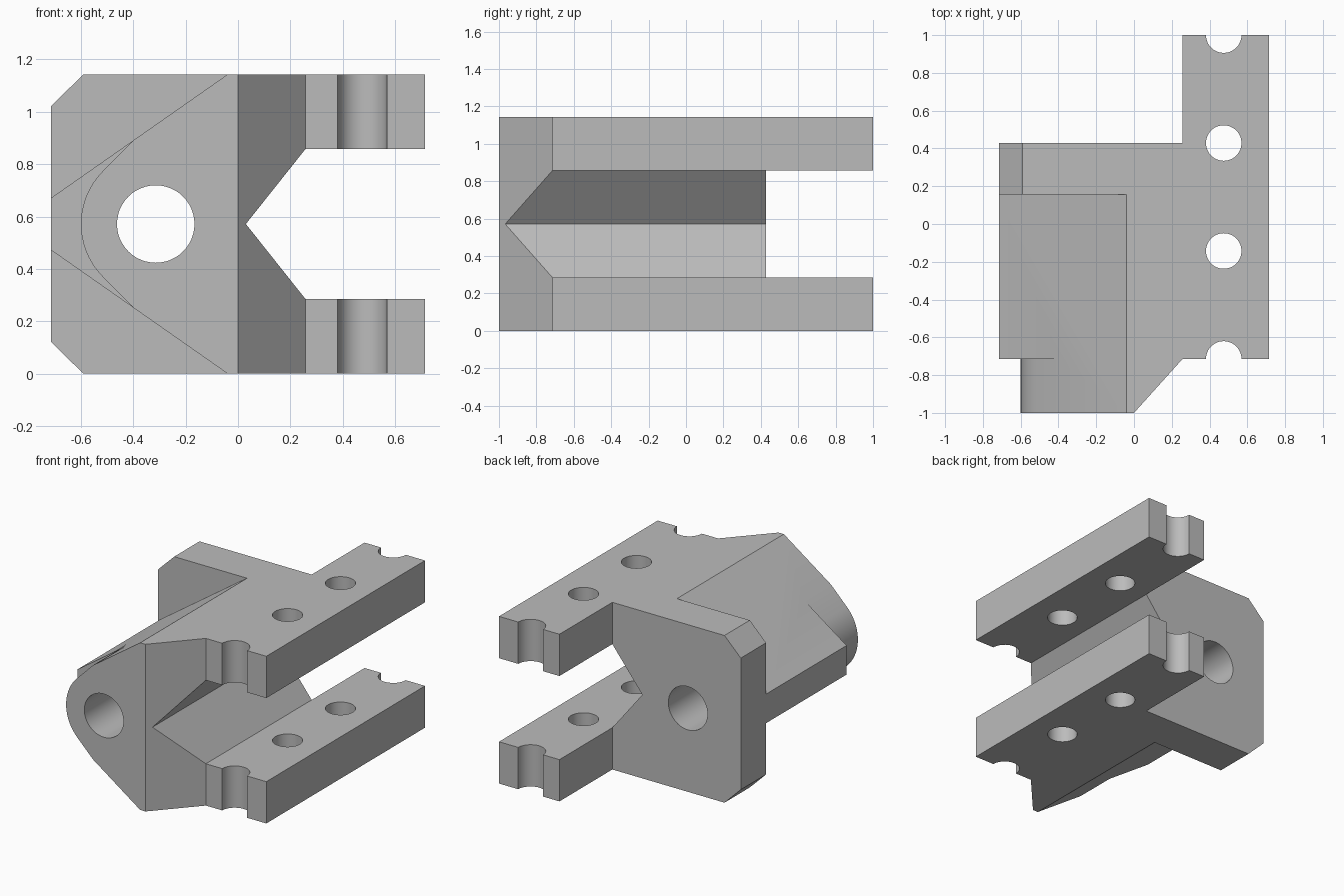
import bpy
import math

if "Cube" in bpy.data.objects:
    bpy.data.objects.remove(bpy.data.objects["Cube"], do_unlink=True)

U = 1 / 7                      # design module
W, TOP, MID = 5 * U, 8 * U, 4 * U
BORE_X, RAIL_X, NECK_X = -2.2 * U, 0.475, 1.8 * U

grey = bpy.data.materials.new("light_grey")
grey.use_nodes = True
colour = (0.5, 0.5, 0.5, 1)
grey.diffuse_color = colour
grey.node_tree.nodes["Principled BSDF"].inputs["Base Color"].default_value = colour


def prism(name, outline, axis, low, high):
    """Extrude a closed outline along y (x, z points) or z (x, y points)."""
    def place(p, d):
        return (p[0], d, p[1]) if axis == "y" else (p[0], p[1], d)
    n = len(outline)
    verts = [place(p, low) for p in outline] + [place(p, high) for p in outline]
    faces = [list(range(n)), list(range(n, 2 * n))]
    faces += [(i, (i + 1) % n, n + (i + 1) % n, n + i) for i in range(n)]
    mesh = bpy.data.meshes.new(name)
    mesh.from_pydata(verts, [], faces)
    mesh.materials.append(grey)
    obj = bpy.data.objects.new(name, mesh)
    bpy.context.collection.objects.link(obj)
    bpy.ops.object.select_all(action="DESELECT")
    obj.select_set(True)
    bpy.context.view_layer.objects.active = obj
    bpy.ops.object.mode_set(mode="EDIT")
    bpy.ops.mesh.select_all(action="SELECT")
    bpy.ops.mesh.normals_make_consistent(inside=False)
    bpy.ops.object.mode_set(mode="OBJECT")
    return obj


def arc(x, y, r, start=0, end=360, steps=48):
    count = steps if end - start == 360 else steps + 1
    angles = [math.radians(start + (end - start) * i / steps) for i in range(count)]
    return [(x + r * math.cos(a), y + r * math.sin(a)) for a in angles]


def cut(outline, axis, low, high):
    cutter = prism("cutter", outline, axis, low, high)
    cutter.hide_render = True
    mod = body.modifiers.new("cut", "BOOLEAN")
    mod.operation, mod.solver, mod.object = "DIFFERENCE", "EXACT", cutter
    bpy.context.view_layer.objects.active = body
    bpy.ops.object.modifier_apply(modifier=mod.name)
    bpy.data.objects.remove(cutter, do_unlink=True)


# Bracket block from its plan outline
body = prism("clamp_bracket", [
    (-W, -1), (0, -1), (NECK_X, -W), (W, -W), (W, 1),
    (NECK_X, 1), (NECK_X, 3 * U), (-W, 3 * U)], "z", 0, TOP)

# V-shaped slot between the two rails
cut([(0.03, MID), (NECK_X, 2 * U), (1, 2 * U), (1, 6 * U), (NECK_X, 6 * U)], "y", -2, 2)

# Sloped flanks and flange corner chamfers, above and below the middle
SLOPE = 0.7
for side in (1, -1):
    def mirror(points):
        return [(x, MID + side * h) for x, h in points]
    edge = -0.04
    cut(mirror([(edge + 0.1, MID + 0.1 * SLOPE), (-1, MID - (1 + edge) * SLOPE),
                (-1, 1), (edge + 0.1, 1)]), "y", -2, 0.155)
    cut(mirror([(-0.49, MID + 0.1), (-0.814, MID - 0.22), (-0.814, MID + 0.1)]), "y", -2, 2)

# Rounded nose at the front
nose = arc(BORE_X, MID, 2 * U, 135, 225, 24)
cut([(-0.35, nose[0][1] + nose[0][0] * -1 - 0.35)] + nose +
    [(-0.35, nose[-1][1] + nose[-1][0] + 0.35), (-1, -0.3), (-1, 1.5)], "y", -2, -W)

# Main bore and the row of rail holes
cut(arc(BORE_X, MID, 0.148), "y", -2, 2)
for i in range(4):
    cut(arc(RAIL_X, -W + 4 * U * i, 0.094), "z", -1, 2)

bpy.ops.object.select_all(action="DESELECT")
body.select_set(True)
bpy.context.view_layer.objects.active = body
bpy.ops.object.shade_smooth_by_angle(angle=math.radians(20))
